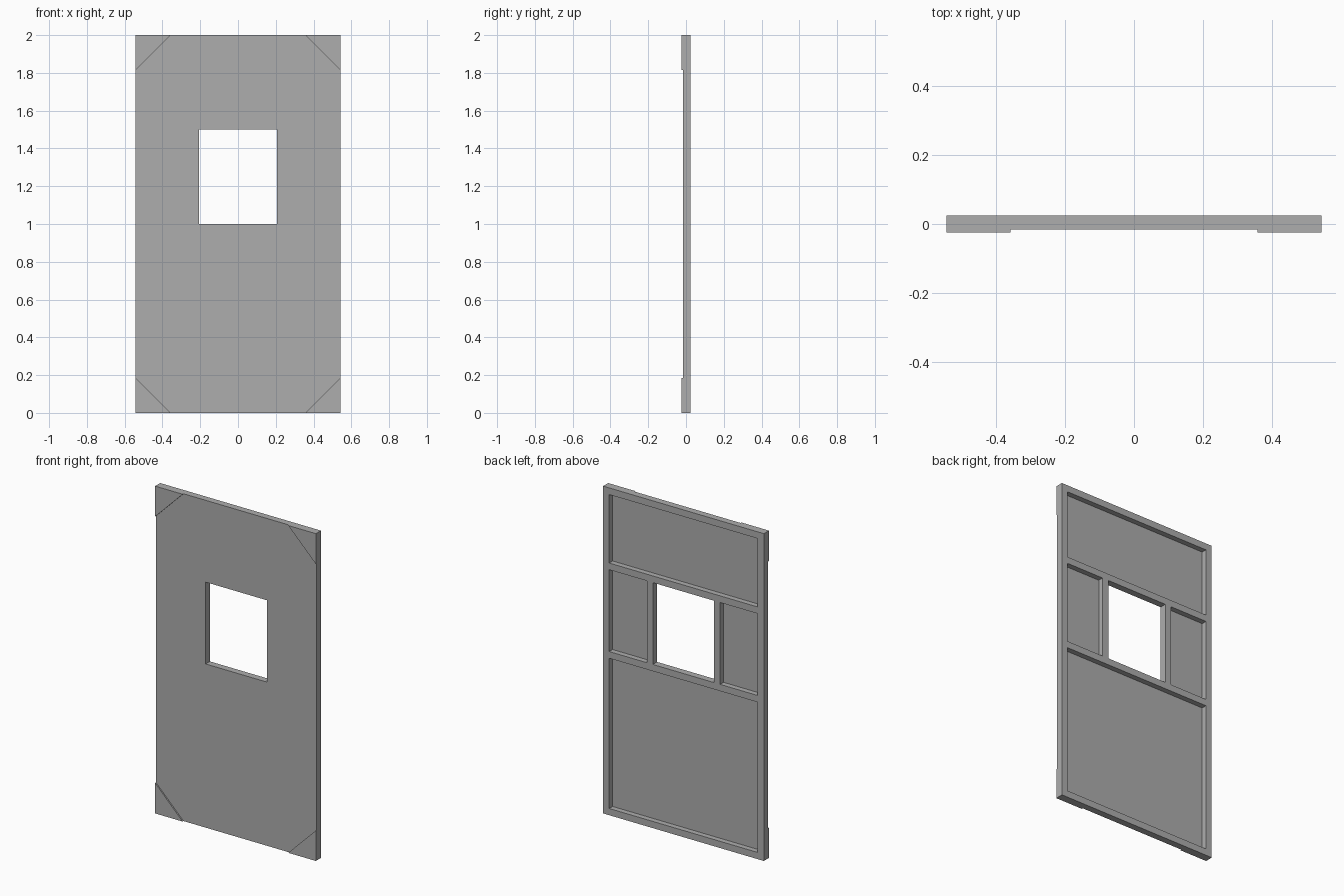
import bpy
import bmesh
from mathutils import Vector

cube = bpy.data.objects.get("Cube")
if cube:
    bpy.data.objects.remove(cube, do_unlink=True)

# Main dimensions
HALF_W, HEIGHT = 0.543, 2.0
BACK, FRONT = 0.0245, -0.0165      # faces of the framed slab
PLATE_FRONT = -0.0245              # front of the corner plates
SKIN = 0.008                       # sheet left at the bottom of the recesses
BAR = 0.041                        # width of every frame member
WIN_X, WIN_LOW, WIN_HIGH = 0.207, 1.0, 1.5
GUSSET = 0.186

grey = bpy.data.materials.new("plain grey")
grey.use_nodes = True
grey.diffuse_color = (0.42, 0.42, 0.42, 1)
bsdf = grey.node_tree.nodes["Principled BSDF"]
bsdf.inputs["Base Color"].default_value = grey.diffuse_color
bsdf.inputs["Roughness"].default_value = 0.8


def prism(name, outline, y_front, y_back):
    """Extrude an x-z outline between two depths."""
    bm = bmesh.new()
    face = bm.faces.new([bm.verts.new((x, y_front, z)) for x, z in outline])
    grown = bmesh.ops.extrude_face_region(bm, geom=[face])["geom"]
    moved = [v for v in grown if isinstance(v, bmesh.types.BMVert)]
    bmesh.ops.translate(bm, verts=moved, vec=Vector((0, y_back - y_front, 0)))
    bmesh.ops.recalc_face_normals(bm, faces=bm.faces)
    mesh = bpy.data.meshes.new(name)
    bm.to_mesh(mesh)
    bm.free()
    mesh.materials.append(grey)
    obj = bpy.data.objects.new(name, mesh)
    bpy.context.collection.objects.link(obj)
    return obj


def block(name, x0, x1, z0, z1, y_front, y_back):
    return prism(name, [(x0, z0), (x1, z0), (x1, z1), (x0, z1)], y_front, y_back)


def cut(target, cutter):
    """Subtract the cutter from the target and discard it."""
    mod = target.modifiers.new("cut", "BOOLEAN")
    mod.operation = "DIFFERENCE"
    mod.solver = "EXACT"
    mod.object = cutter
    bpy.context.view_layer.objects.active = target
    bpy.ops.object.modifier_apply(modifier=mod.name)
    bpy.data.objects.remove(cutter, do_unlink=True)


# Wall panel with window opening
panel = block("wall_panel", -HALF_W, HALF_W, 0, HEIGHT, FRONT, BACK)
cut(panel, block("window_cutter", -WIN_X, WIN_X, WIN_LOW, WIN_HIGH, -0.1, 0.1))

# Recesses between the frame members on the back
inner = HALF_W - BAR
jamb = WIN_X + BAR
recesses = [
    (-inner, inner, BAR, WIN_LOW - BAR),
    (-inner, inner, WIN_HIGH + BAR, HEIGHT - BAR),
    (-inner, -jamb, WIN_LOW, WIN_HIGH),
    (jamb, inner, WIN_LOW, WIN_HIGH),
]
for bounds in recesses:
    cut(panel, block("recess_cutter", *bounds, FRONT + SKIN, 0.1))

# Triangular corner plates on the front
for side, sx in (("right", -1), ("left", 1)):
    for level, z, up in (("bottom", 0, 1), ("top", HEIGHT, -1)):
        x = sx * HALF_W
        outline = [(x, z), (x - sx * GUSSET, z), (x, z + up * GUSSET)]
        prism(f"corner_plate_{level}_{side}", outline, PLATE_FRONT, FRONT)
